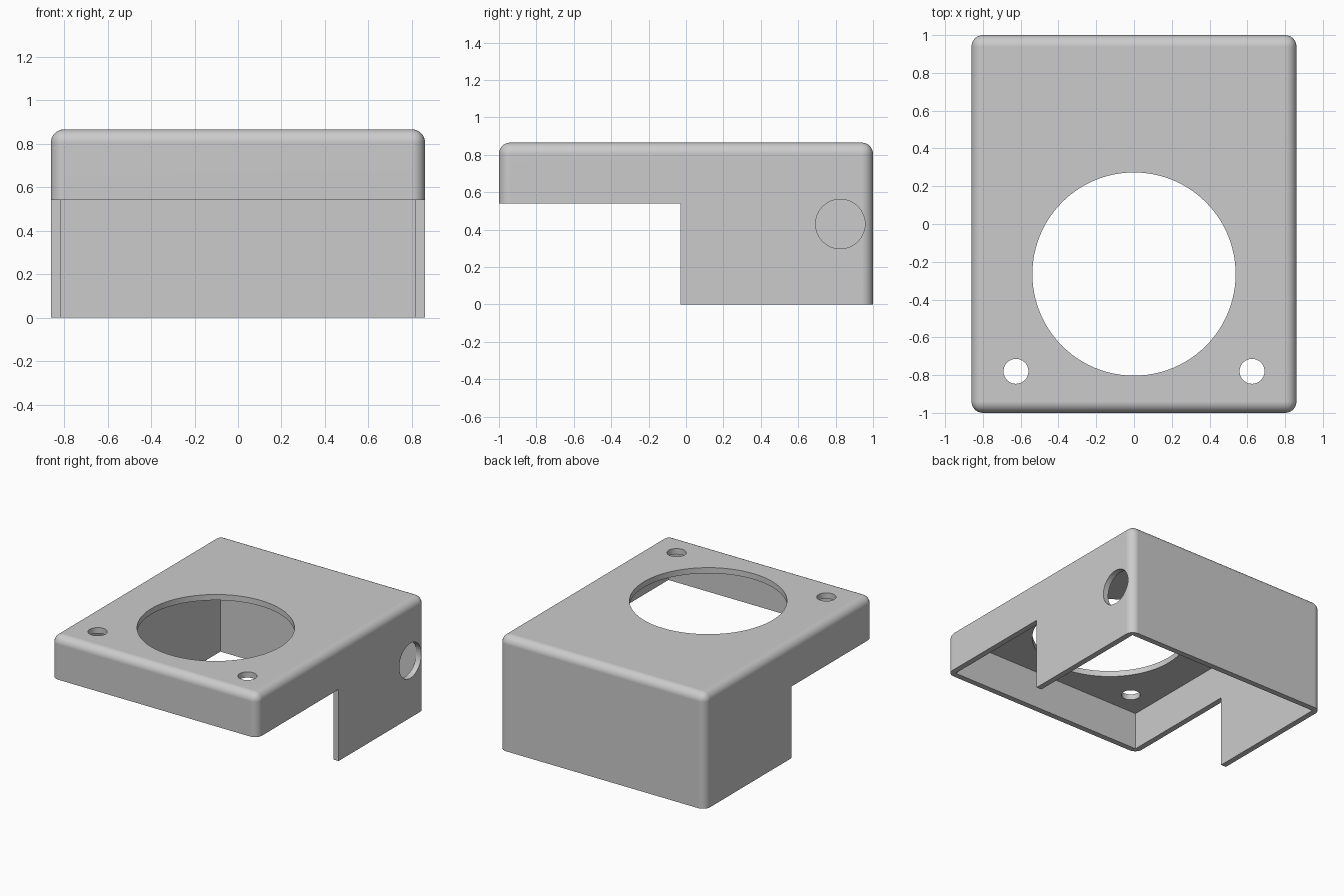
import bpy, bmesh, math
from mathutils import Matrix, Vector

if "Cube" in bpy.data.objects:
    bpy.data.objects.remove(bpy.data.objects["Cube"], do_unlink=True)

HALF_X, HALF_Y, HEIGHT = 0.86, 1.0, 0.865
WALL, FILLET = 0.043, 0.06

grey = bpy.data.materials.new("plain grey")
grey.use_nodes = True
colour = (0.6, 0.6, 0.6, 1)
grey.diffuse_color = colour
grey.node_tree.nodes["Principled BSDF"].inputs["Base Color"].default_value = colour


def add_object(name, bm):
    mesh = bpy.data.meshes.new(name)
    bm.to_mesh(mesh)
    bm.free()
    mesh.materials.append(grey)
    obj = bpy.data.objects.new(name, mesh)
    bpy.context.collection.objects.link(obj)
    return obj


def box(lo, hi):
    bm = bmesh.new()
    lo, hi = Vector(lo), Vector(hi)
    bmesh.ops.create_cube(bm, size=1, matrix=Matrix.Translation((lo + hi) / 2)
                          @ Matrix.Diagonal((*(hi - lo), 1)))
    return bm


def cylinder(centre, radius, depth, axis="Z", sides=96):
    turn = Matrix.Rotation(math.pi / 2, 4, "Y") if axis == "X" else Matrix()
    bm = bmesh.new()
    bmesh.ops.create_cone(bm, cap_ends=True, segments=sides, radius1=radius, radius2=radius,
                          depth=depth, matrix=Matrix.Translation(centre) @ turn)
    return bm


# Outer block, rounded everywhere except around its open bottom
bm = box((-HALF_X, -HALF_Y, 0), (HALF_X, HALF_Y, HEIGHT))
rounded = [e for e in bm.edges if max(v.co.z for v in e.verts) > 0.1]
bmesh.ops.bevel(bm, geom=rounded, offset=FILLET, segments=8, profile=0.5, affect="EDGES")
cover = add_object("cover", bm)

# Cavity, front step, round opening, two screw holes and the cable hole
cutters = [
    add_object("cavity_cutter", box((WALL - HALF_X, WALL - HALF_Y, -0.5),
                                    (HALF_X - WALL, HALF_Y - WALL, HEIGHT - WALL))),
    add_object("front_step_cutter", box((-1.2, -1.3, -0.6), (1.2, -0.03, 0.54))),
    add_object("round_opening_cutter", cylinder((0, -0.265, HEIGHT), 0.538, 0.3)),
    add_object("cable_hole_cutter", cylinder((HALF_X, 0.825, 0.43), 0.132, 0.3, "X", 64)),
]
for side in (-1, 1):
    cutters.append(add_object("screw_hole_cutter",
                              cylinder((side * 0.625, -0.78, HEIGHT), 0.066, 0.3, sides=48)))
for cutter in cutters:
    cutter.hide_render = True
    cut = cover.modifiers.new(cutter.name, "BOOLEAN")
    cut.operation, cut.solver, cut.object = "DIFFERENCE", "EXACT", cutter

# Bake the cuts and drop the helpers
baked = bpy.data.meshes.new_from_object(
    cover.evaluated_get(bpy.context.evaluated_depsgraph_get()))
cover.modifiers.clear()
cover.data = baked
for cutter in cutters:
    bpy.data.objects.remove(cutter, do_unlink=True)

# Smooth fillets and holes, crisp edges, flat large faces
bpy.ops.object.select_all(action="DESELECT")
cover.select_set(True)
bpy.context.view_layer.objects.active = cover
bpy.ops.object.shade_smooth_by_angle(angle=math.radians(30))
weighted = cover.modifiers.new("flat_faces", "WEIGHTED_NORMAL")
weighted.keep_sharp = True
